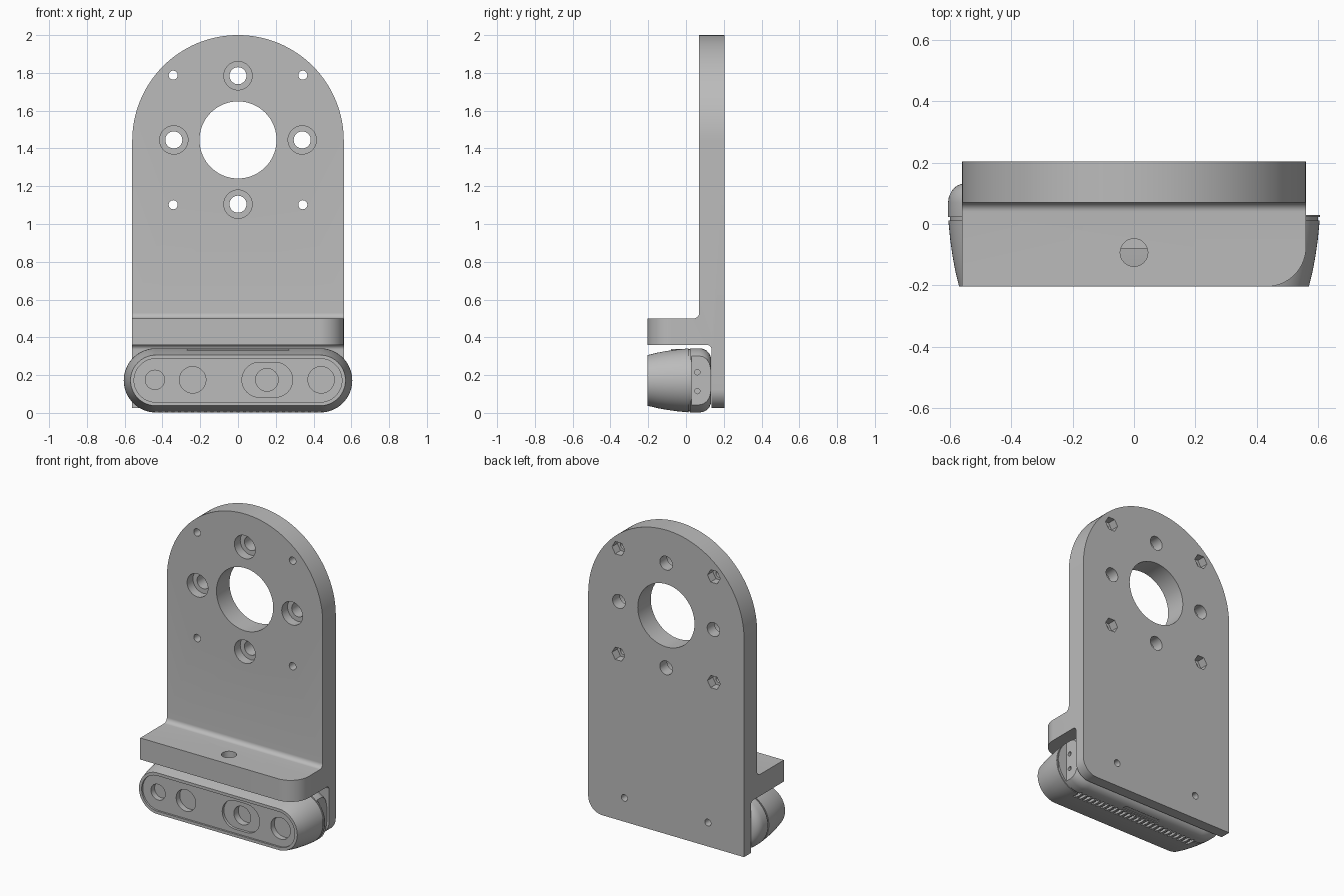
import bpy, bmesh, math
from mathutils import Vector

old = bpy.data.objects.get("Cube")
if old:
    bpy.data.objects.remove(old, do_unlink=True)

grey = bpy.data.materials.new("neutral_grey")
grey.use_nodes = True
grey.diffuse_color = (0.5, 0.5, 0.5, 1)
grey.node_tree.nodes["Principled BSDF"].inputs["Base Color"].default_value = (0.5, 0.5, 0.5, 1)


def make(name, bm):
    bmesh.ops.recalc_face_normals(bm, faces=bm.faces[:])
    mesh = bpy.data.meshes.new(name)
    bm.to_mesh(mesh)
    bm.free()
    mesh.materials.append(grey)
    obj = bpy.data.objects.new(name, mesh)
    bpy.context.collection.objects.link(obj)
    return obj


def rounded(corners, n=16):
    """Outline with right-angled corners (u, v, radius) rounded off."""
    pts = []
    for i, (u, v, r) in enumerate(corners):
        p = Vector((u, v))
        d1 = (Vector(corners[i - 1][:2]) - p).normalized()
        d2 = (Vector(corners[(i + 1) % len(corners)][:2]) - p).normalized()
        if r == 0:
            pts.append(p)
            continue
        c = p + r * (d1 + d2)
        for k in range(n + 1):
            a = math.pi / 2 * k / n
            pts.append(c - r * (d2 * math.cos(a) + d1 * math.sin(a)))
    return [p for i, p in enumerate(pts) if (p - pts[i - 1]).length > 1e-5]


def box2d(u, v, hu, hv, r=0):
    return rounded([(u - hu, v - hv, r), (u + hu, v - hv, r),
                    (u + hu, v + hv, r), (u - hu, v + hv, r)])


def circle(u, v, r, n=40):
    return [Vector((u + r * math.cos(math.tau * k / n), v + r * math.sin(math.tau * k / n)))
            for k in range(n)]


def loft(rings):
    """Join rings of 3D points and cap both ends."""
    bm = bmesh.new()
    loops = [[bm.verts.new(p) for p in ring] for ring in rings]
    for a, b in zip(loops, loops[1:]):
        for i in range(len(a)):
            bm.faces.new((a[i - 1], a[i], b[i], b[i - 1]))
    bm.faces.new(loops[0])
    bm.faces.new(loops[-1])
    return bm


def prism(outline, axis, lo, hi):
    place = {"x": lambda p, t: (t, p.x, p.y),
             "y": lambda p, t: (p.x, t, p.y),
             "z": lambda p, t: (p.x, p.y, t)}[axis]
    return loft([[place(p, t) for p in outline] for t in (lo, hi)])


def cut(obj, outline, axis, lo, hi):
    cutter = make("cutter", prism(outline, axis, lo, hi))
    cutter.hide_render = True
    mod = obj.modifiers.new("cut", "BOOLEAN")
    mod.operation = "DIFFERENCE"
    mod.solver = "EXACT"
    mod.object = cutter
    bpy.context.view_layer.objects.active = obj
    bpy.ops.object.modifier_apply(modifier=mod.name)
    bpy.data.objects.remove(cutter, do_unlink=True)


def smooth(obj):
    bpy.ops.object.select_all(action="DESELECT")
    obj.select_set(True)
    bpy.context.view_layer.objects.active = obj
    bpy.ops.object.shade_smooth_by_angle(angle=math.radians(30))


# Bracket: side profile with filleted shelf, extruded across the width
BACK, FACE, FRONT, W = 0.204, 0.07, -0.204, 0.56
profile = rounded([(BACK, 0.025, 0), (BACK, 2, 0), (FACE, 2, 0), (FACE, 0.5, 0.03),
                   (FRONT, 0.5, 0), (FRONT, 0.36, 0), (0.135, 0.36, 0.025), (0.135, 0.025, 0)], 8)
bm = prism(profile, "x", -W, W)


def bevel_where(test, radius, segments):
    edges = [e for e in bm.edges if all(test(v.co) and abs(v.co.x) > W - 0.001 for v in e.verts)
             and abs(e.verts[0].co.x - e.verts[1].co.x) < 0.001]
    bmesh.ops.bevel(bm, geom=edges, offset=radius, segments=segments, profile=0.5, affect="EDGES")


bevel_where(lambda c: c.z > 1.99, W - 0.0005, 32)
bevel_where(lambda c: c.z < 0.03, 0.1, 12)
bevel_where(lambda c: c.y < FRONT + 0.001, 0.13, 14)
bracket = make("mounting_bracket", bm)

# Bracket holes: central bore, counterbored screws, nut pockets, shelf and lower holes
HUB, PITCH = 1.445, 0.34
cut(bracket, circle(0, HUB, 0.204, 72), "y", -0.1, 0.4)
for dx, dz in ((1, 0), (-1, 0), (0, 1), (0, -1)):
    x, z = dx * PITCH, HUB + dz * PITCH
    cut(bracket, circle(x, z, 0.075), "y", -0.1, FACE + 0.06)
    cut(bracket, circle(x, z, 0.045), "y", 0, 0.4)
for sx in (-1, 1):
    for sz in (-1, 1):
        x, z = sx * 0.343, HUB + sz * 0.343
        cut(bracket, circle(x, z, 0.024, 24), "y", -0.1, 0.4)
        cut(bracket, circle(x, z, 0.046, 6), "y", BACK - 0.055, 0.4)
    cut(bracket, circle(sx * 0.3, 0.18, 0.022, 24), "y", 0, 0.4)
cut(bracket, circle(0, -0.093, 0.045), "z", 0.3, 0.6)
smooth(bracket)

# Camera body: stadium sections lofted front to back, with recessed face and seam
MID, CAP = 0.172, 0.435
sections = [(-0.192, 0.115), (FRONT, 0.115), (FRONT, 0.134), (-0.15, 0.147), (-0.1, 0.156),
            (-0.05, 0.163), (0, 0.168), (0.012, 0.169), (0.012, 0.164), (0.022, 0.164),
            (0.022, 0.17), (0.07, 0.17), (0.09, 0.167), (0.11, 0.157), (0.124, 0.142), (0.133, 0.12)]
body = make("camera_body", loft([[(p.x, y, p.y) for p in box2d(0, MID, CAP + r, r, r)]
                                 for y, r in sections]))

# Lens recesses
for x, r in ((-0.44, 0.051), (-0.24, 0.07), (0.44, 0.07)):
    cut(body, circle(x, MID + 0.003, r), "y", -0.3, -0.155)
cut(body, box2d(0.155, MID + 0.003, 0.134, 0.092, 0.092), "y", -0.3, -0.175)
cut(body, circle(0.153, MID + 0.003, 0.06), "y", -0.3, -0.13)

# Flat port panel at the left rear end
cut(body, box2d(0.13, MID, 0.1, 0.3), "x", 0.545, 0.8)
for z in (0.115, 0.215):
    cut(body, circle(0.06, z, 0.014, 16), "x", 0.51, 0.7)

# Vent slots and label recess underneath
SLOTS = 26
for i in range(SLOTS):
    x = -0.43 + 0.86 * i / (SLOTS - 1)
    cut(body, box2d(x, 0.0, 0.009, 0.035), "z", -0.1, 0.025)
cut(body, box2d(0, 0.066, 0.13, 0.015), "z", -0.1, 0.008)
smooth(body)

# Thin raised strip on top of the camera
strip = make("top_strip", prism(box2d(0, -0.03, 0.27, 0.05), "z", 0.32, 0.338))
smooth(strip)
